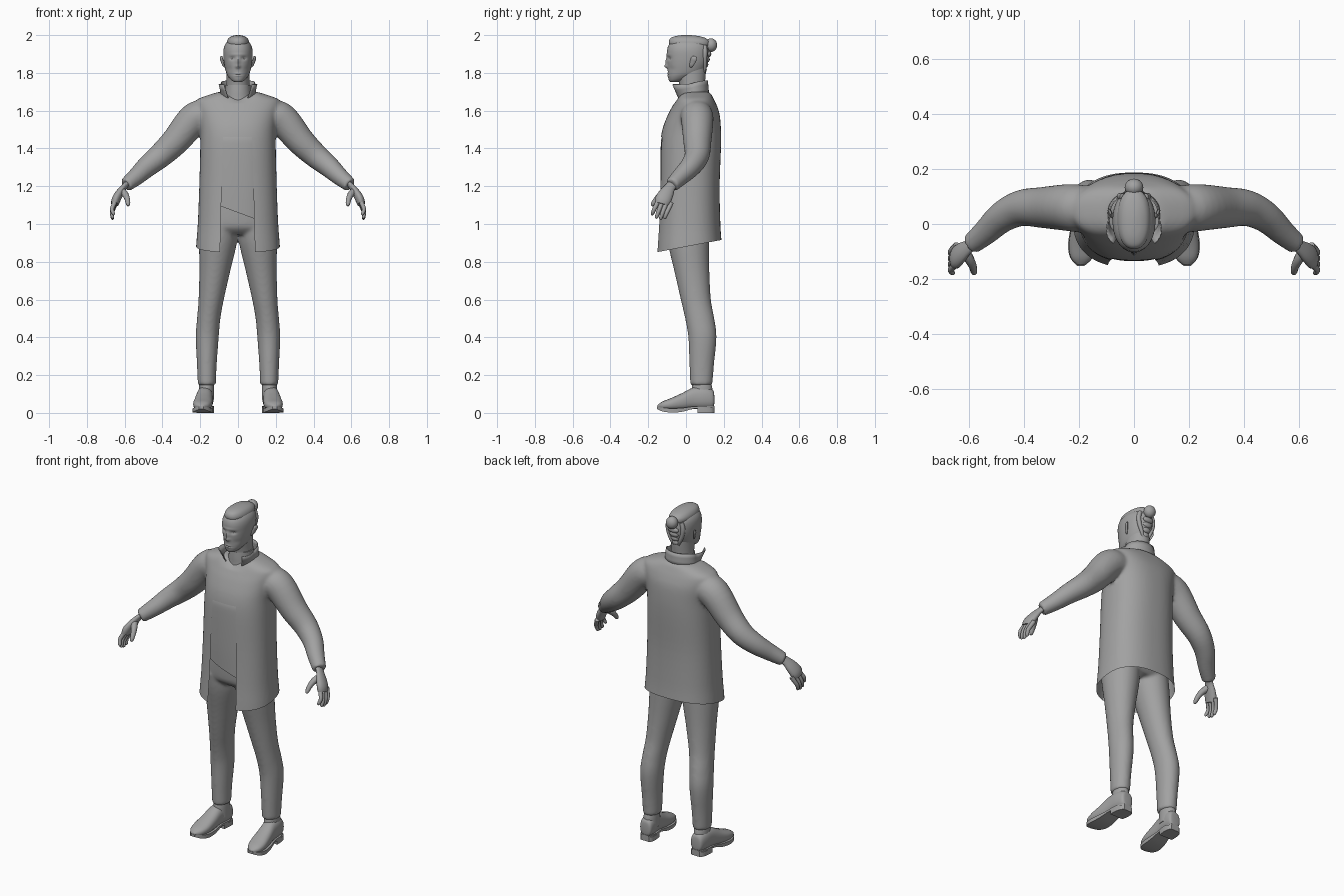
import bpy, bmesh, math
from mathutils import Vector

if "Cube" in bpy.data.objects:
    bpy.data.objects.remove(bpy.data.objects["Cube"])

mat = bpy.data.materials.new("plain grey")
mat.diffuse_color = (0.36, 0.36, 0.36, 1)
mat.use_nodes = True
mat.node_tree.nodes["Principled BSDF"].inputs["Base Color"].default_value = mat.diffuse_color


def finish(name, bm, mirror=False, angle=50):
    bmesh.ops.recalc_face_normals(bm, faces=bm.faces)
    me = bpy.data.meshes.new(name)
    bm.to_mesh(me)
    bm.free()
    me.materials.append(mat)
    ob = bpy.data.objects.new(name, me)
    bpy.context.collection.objects.link(ob)
    bpy.ops.object.select_all(action='DESELECT')
    ob.select_set(True)
    bpy.context.view_layer.objects.active = ob
    bpy.ops.object.shade_smooth_by_angle(angle=math.radians(angle))
    if mirror:
        ob.modifiers.new("Mirror", 'MIRROR').use_mirror_merge = False
    return ob


def smooth_rows(rows, k):
    """Catmull-Rom resampling of number rows"""
    out = []
    for i in range(len(rows) - 1):
        a, b, c, d = (rows[max(i - 1, 0)], rows[i], rows[i + 1], rows[min(i + 2, len(rows) - 1)])
        for s in range(k):
            t = s / k
            out.append([0.5 * (2 * q + (r - p) * t + (2 * p - 5 * q + 4 * r - w) * t * t
                               + (3 * q - p - 3 * r + w) * t ** 3) for p, q, r, w in zip(a, b, c, d)])
    return out + [list(rows[-1])]


def skin(rings, closed=True, caps=(True, True)):
    bm = bmesh.new()
    vs = [[bm.verts.new(p) for p in ring] for ring in rings]
    n = len(vs[0])
    for a, b in zip(vs, vs[1:]):
        for i in range(n if closed else n - 1):
            j = (i + 1) % n
            bm.faces.new((a[i], a[j], b[j], b[i]))
    if caps[0]:
        bm.faces.new(vs[0])
    if caps[1]:
        bm.faces.new(vs[-1])
    return bm


def oval(n, p):
    out = []
    for i in range(n):
        c, s = math.cos(2 * math.pi * i / n), math.sin(2 * math.pi * i / n)
        out.append((math.copysign(abs(c) ** (2 / p), c), math.copysign(abs(s) ** (2 / p), s)))
    return out


def column(rows, n=32, p=2.0, k=4, caps=(True, True)):
    """Upright loft, rows are (z, centre x, front y, back y, half width)"""
    rings = [[(cx + r * c, (y0 + y1) / 2 + (y1 - y0) / 2 * s, z) for c, s in oval(n, p)]
             for z, cx, y0, y1, r in smooth_rows(rows, k)]
    return skin(rings, caps=caps)


def tube(rows, n=16, k=3, flat=1.0, up=(0, 1, 0)):
    """Loft along a path, rows are (x, y, z, radius); flat squeezes across 'up'"""
    rows = smooth_rows(rows, k)
    pts = [Vector(r[:3]) for r in rows]
    rings = []
    for i, r in enumerate(rows):
        t = (pts[min(i + 1, len(pts) - 1)] - pts[max(i - 1, 0)]).normalized()
        u = (Vector(up) - t * t.dot(Vector(up))).normalized()
        v = t.cross(u)
        rings.append([pts[i] + u * r[3] * c + v * r[3] * flat * s for c, s in oval(n, 2)])
    return skin(rings)


def ball(name, loc, size, mirror=False):
    bm = bmesh.new()
    bmesh.ops.create_uvsphere(bm, u_segments=20, v_segments=12, radius=1)
    for v in bm.verts:
        v.co = Vector(loc) + Vector(a * b for a, b in zip(v.co, size))
    return finish(name, bm, mirror)


def fuse(middle, side, voxel, rounds):
    """Blend a middle solid and a mirrored side solid into one soft surface"""
    tmp = bpy.data.meshes.new("blend")
    side.to_mesh(tmp)
    middle.from_mesh(tmp)
    for v in side.verts:
        v.co.x *= -1
    bmesh.ops.reverse_faces(side, faces=side.faces)
    side.to_mesh(tmp)
    middle.from_mesh(tmp)
    side.free()
    ob = finish("blend", middle)
    m = ob.modifiers.new("Remesh", 'REMESH')
    m.mode, m.voxel_size = 'VOXEL', voxel
    m = ob.modifiers.new("Smooth", 'SMOOTH')
    m.iterations = rounds
    bm = bmesh.new()
    bm.from_object(ob, bpy.context.evaluated_depsgraph_get())
    bpy.data.objects.remove(ob)
    return bm


# coat with sleeves blended in
body = column([(.76, 0, -.165, .195, .228), (.88, 0, -.158, .19, .222), (1.0, 0, -.15, .182, .213),
               (1.2, 0, -.142, .178, .205), (1.4, 0, -.138, .185, .2), (1.5, 0, -.125, .185, .2),
               (1.58, 0, -.095, .178, .212), (1.63, 0, -.068, .162, .225), (1.66, 0, -.052, .148, .215),
               (1.685, 0, -.04, .135, .15), (1.70, 0, -.03, .122, .1)], n=64, p=2.4)
for v in body.verts:
    if v.co.z > 1.64 and v.co.y < .03:
        v.co.z -= (v.co.z - 1.64) * .7 * max(0, 1 - abs(v.co.x) / .1)
sleeve = tube([(.1, .05, 1.57, .075), (.19, .056, 1.572, .086), (.245, .06, 1.543, .085), (.33, .06, 1.44, .075),
               (.41, .058, 1.363, .066), (.48, .025, 1.305, .057), (.54, -.03, 1.25, .047),
               (.594, -.075, 1.206, .038)], n=28, k=4)
bm = fuse(body, sleeve, .009, 6)


def cut(co, no, clear=False):
    bmesh.ops.bisect_plane(bm, geom=bm.verts[:] + bm.edges[:] + bm.faces[:], plane_co=co, plane_no=no, clear_inner=clear)


# slanted hem, then the tapered front opening
cut((0, 0, .88), (0, -.19, 1), True)
cut((0, 0, 1.46), (0, 0, 1))
cut((.075, 0, 1.46), (1, 0, .025))
cut((-.08, 0, 1.46), (-1, 0, .025))
gone = []
for f in bm.faces:
    c = f.calc_center_median()
    w = .025 * (1.46 - c.z)
    if c.y < 0 and c.z < 1.46 and -.08 - w < c.x < .075 + w:
        gone.append(f)
bmesh.ops.delete(bm, geom=gone, context='FACES')
finish("coat", bm)

# standing collar, open at the front
rings = []
for t in (0, .33, .66, 1):
    ring = []
    for i in range(41):
        a = math.radians(-152 + 304 * i / 40)
        f = (1 - math.cos(a)) / 2
        tip = max(0, (abs(math.degrees(a)) - 100) / 52)
        r = (1 - t) * .098 + t * .09
        ring.append((r * math.sin(a) * (1 + .8 * t * tip), .04 + (.082 - .006 * t) * math.cos(a) - .045 * t * tip,
                     1.69 - .05 * f ** 2 + t * (.07 + .022 * tip)))
    rings.append(ring)
ob = finish("collar", skin(rings, closed=False, caps=(False, False)))
ob.modifiers.new("Thickness", 'SOLIDIFY').thickness = .005

# hands: palm, fingers and thumb
finish("palm", tube([(.57, -.056, 1.226, .028), (.602, -.083, 1.197, .028), (.625, -.102, 1.165, .038),
                     (.645, -.12, 1.13, .043), (.652, -.128, 1.105, .037)], flat=.55, up=(0, 1, -.3)), True)
for i, nm in enumerate(("index", "middle", "ring", "little")):
    y = -.156 + .022 * i
    drop = (.06, .072, .072, .062)[i]
    z = 1.118 - .006 * i
    finish(nm + "_finger", tube([(.645, y + .012, z + .012, .0125), (.658, y, z - .015, .012),
                                 (.667, y - .012, z - drop * .65, .011),
                                 (.664 - .004 * (i == 0), y - .022, z - drop - .004, .009),
                                 (.662, y - .024, z - drop - .01, .004)], n=10), True)
finish("thumb", tube([(.618, -.1, 1.178, .02), (.598, -.13, 1.158, .018), (.586, -.156, 1.132, .0145),
                      (.582, -.175, 1.106, .0115), (.583, -.181, 1.096, .005)], n=10), True)

# shirt with slanted hem, and high neck
bm = column([(1.06, 0, -.132, .15, .185), (1.2, 0, -.135, .155, .185), (1.4, 0, -.134, .165, .185),
             (1.46, 0, -.128, .165, .18), (1.5, 0, -.11, .165, .175)], n=48, p=2.4, caps=(False, True))
for v in bm.verts:
    v.co.z -= .37 * v.co.x * min(max((1.3 - v.co.z) / .24, 0), 1)
finish("shirt", bm)
finish("shirt_neck", column([(1.6, 0, -.055, .11, .085), (1.65, 0, -.04, .105, .075), (1.7, 0, -.038, .102, .068),
                             (1.735, 0, -.036, .1, .066)], caps=(False, True)))

# trousers, legs blended into the seat
leg = column([(.145, .165, .022, .14, .048), (.25, .165, .018, .148, .052), (.4, .163, .012, .162, .061),
              (.5, .155, -.005, .15, .062), (.6, .142, -.028, .132, .067),
              (.75, .123, -.062, .124, .082), (.9, .106, -.097, .123, .1), (1.0, .1, -.11, .12, .098)])
seat = column([(.945, 0, -.075, .1, .12), (.965, 0, -.1, .122, .185), (1.0, 0, -.118, .14, .198),
               (1.12, 0, -.124, .145, .185)], n=40, p=2.4)
finish("trousers", fuse(seat, leg, .009, 8))

# shoes: ankle, upper, sole and heel, toes turned slightly out
finish("ankle", column([(.07, .167, .03, .14, .04), (.125, .167, .03, .14, .04), (.16, .166, .035, .132, .038)]), True)


def shoe_x(y):
    return .172 + (.1 - y) * .085


rings = []
for y, w, z0, z1 in smooth_rows([(.15, .02, .05, .09), (.142, .036, .025, .122), (.1, .043, .02, .14), (.04, .043, .02, .135),
                                 (-.02, .048, .014, .105), (-.08, .05, .014, .078), (-.125, .038, .018, .06),
                                 (-.15, .012, .026, .042)], 4):
    rings.append([(shoe_x(y) + w * c, y, (z0 + z1) / 2 + (z1 - z0) / 2 * s) for c, s in oval(24, 2.4)])
finish("shoe_upper", skin(rings), True)


def plate(name, rows):
    """Slab along y, rows are (y, half width, bottom z, top z)"""
    rings = [[(shoe_x(y) + sx * w, y, z) for sx, z in ((-1, a), (1, a), (1, b), (-1, b))]
             for y, w, a, b in smooth_rows(rows, 3)]
    finish(name, skin(rings), True, 35)


plate("shoe_sole", [(.15, .024, .024, .036), (.1, .044, .024, .036), (.04, .042, .022, .034), (-.02, .05, .006, .026),
                    (-.08, .053, .002, .024), (-.125, .04, .008, .028), (-.153, .012, .02, .034)])
plate("shoe_heel", [(.15, .026, 0, .028), (.135, .04, 0, .028), (.1, .045, 0, .028), (.06, .043, 0, .028)])

# neck and head with sculpted face
finish("neck", column([(1.66, 0, -.03, .1, .06), (1.74, 0, -.036, .1, .06), (1.8, 0, -.05, .105, .06),
                       (1.84, 0, -.04, .105, .06)]))
bm = column([(1.752, 0, -.083, -.045, .018), (1.76, 0, -.09, -.01, .034), (1.778, 0, -.095, .04, .05),
             (1.8, 0, -.096, .085, .062), (1.84, 0, -.098, .11, .072), (1.88, 0, -.1, .122, .077),
             (1.92, 0, -.1, .123, .077), (1.95, 0, -.09, .115, .068), (1.975, 0, -.065, .09, .046),
             (1.985, 0, -.02, .045, .02)], n=72, k=8, p=2.15)
bumps = [(.031, 1.877, .014, .009, .009), (-.031, 1.877, .014, .009, .009),      # eye sockets
         (0, 1.897, .04, .006, -.003), (0, 1.856, .009, .022, -.011),            # brow, nose bridge
         (0, 1.834, .012, .009, -.013), (0, 1.796, .018, .004, -.003),           # nose tip, upper lip
         (0, 1.785, .016, .004, -.003), (0, 1.7905, .02, .002, .002),            # lower lip, mouth
         (.045, 1.82, .015, .015, .003), (-.045, 1.82, .015, .015, .003)]        # cheeks
for v in bm.verts:
    x, y, z = v.co
    if y < -.02:
        v.co.y += sum(d * math.exp(-((x - bx) / sx) ** 2 - ((z - bz) / sz) ** 2) for bx, bz, sx, sz, d in bumps)
finish("head", bm)
ball("eye", (.03, -.074, 1.877), (.012, .011, .007), True)

# ears
finish("ear", tube([(.07, .024, 1.83, .006), (.077, .028, 1.84, .011), (.083, .036, 1.86, .015),
                    (.088, .042, 1.876, .016), (.087, .044, 1.888, .009)], n=12, flat=.4, up=(.35, 1, 0)), True)

# hair: top strip, bun and braided locks down the back
finish("hair_top", column([(1.944, 0, -.082, .124, .055), (1.953, 0, -.09, .126, .06), (1.97, 0, -.09, .122, .058),
                           (1.986, 0, -.079, .1, .047), (1.996, 0, -.05, .06, .028), (2.0, 0, -.015, .025, .008)],
                          n=40, p=2.3))
ball("hair_bun", (0, .133, 1.947), (.034, .032, .036))
for i in range(4):
    ball("hair_braid_%d" % (i + 1), (0, .12 - .008 * i, 1.9 - .028 * i), (.034 - .004 * i, .014, .017))
finish("hair_lock", tube([(.04, .1, 1.945, .012), (.05, .1, 1.91, .013), (.045, .1, 1.87, .012), (.03, .1, 1.83, .01),
                          (.018, .096, 1.8, .005)], n=10), True)
